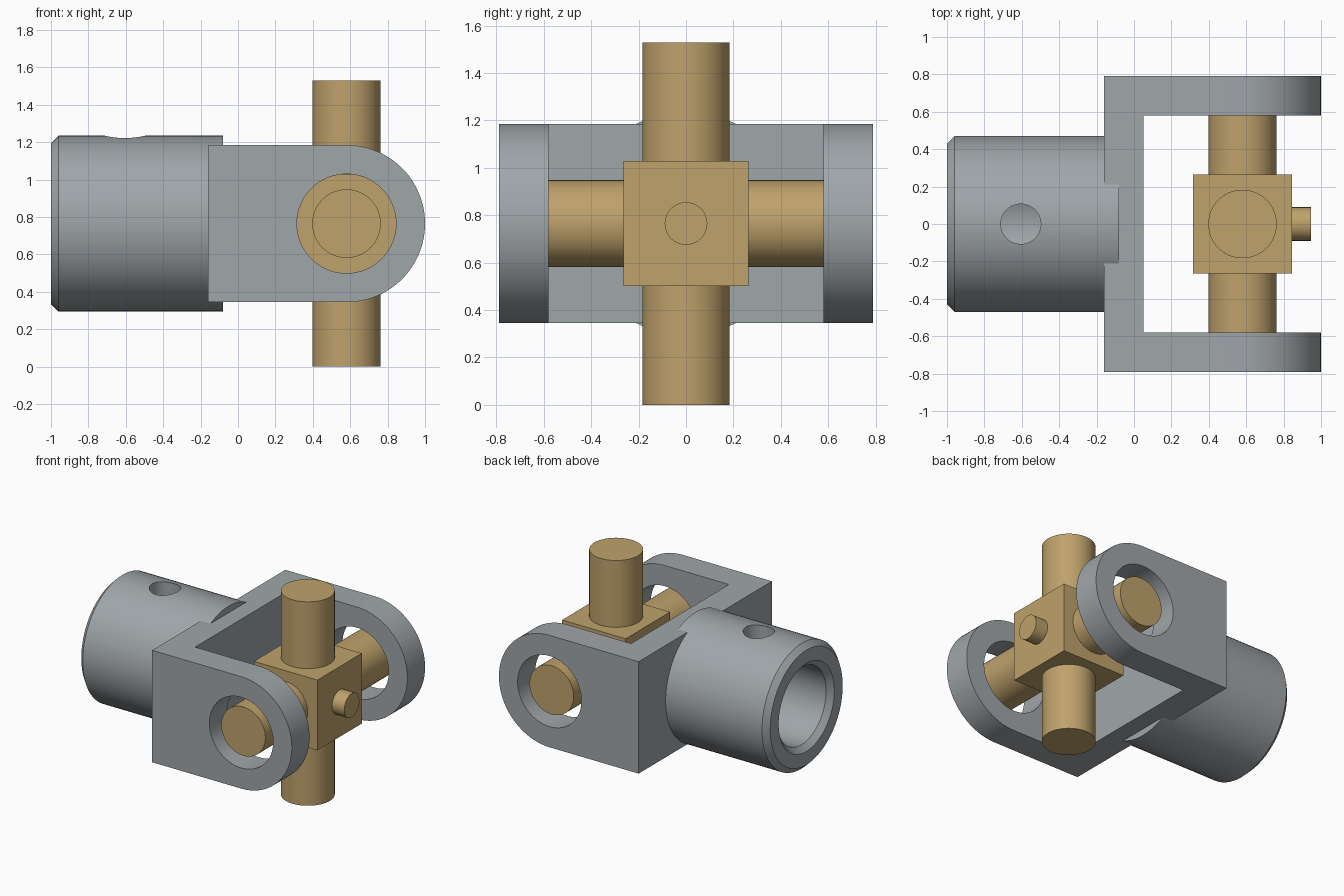
import bpy, bmesh, math
from mathutils import Matrix, Vector

if "Cube" in bpy.data.objects:
    bpy.data.objects.remove(bpy.data.objects["Cube"])

CZ = 0.765   # height of the main axis
PX = 0.58    # x of the pivot centre


def material(name, rgb):
    m = bpy.data.materials.new(name)
    m.diffuse_color = (*rgb, 1)
    m.use_nodes = True
    m.node_tree.nodes["Principled BSDF"].inputs["Base Color"].default_value = m.diffuse_color
    return m


STEEL = material("grey steel", (0.35, 0.38, 0.40))
BRASS = material("tan brass", (0.52, 0.36, 0.15))


def finish(bm, name, mat):
    bmesh.ops.recalc_face_normals(bm, faces=bm.faces)
    me = bpy.data.meshes.new(name)
    bm.to_mesh(me)
    bm.free()
    me.materials.append(mat)
    ob = bpy.data.objects.new(name, me)
    bpy.context.collection.objects.link(ob)
    return ob


def cylinder(name, start, end, r, mat, n=96):
    a, b = Vector(start), Vector(end)
    bm = bmesh.new()
    rot = (b - a).to_track_quat('Z', 'Y').to_matrix().to_4x4()
    bmesh.ops.create_cone(bm, cap_ends=True, segments=n, radius1=r, radius2=r,
                          depth=(b - a).length,
                          matrix=Matrix.Translation((a + b) / 2) @ rot)
    return finish(bm, name, mat)


def box(name, lo, hi, mat):
    lo, hi = Vector(lo), Vector(hi)
    bm = bmesh.new()
    bmesh.ops.create_cube(bm, size=1, matrix=Matrix.Translation((lo + hi) / 2)
                          @ Matrix.Diagonal((*(hi - lo), 1)))
    return finish(bm, name, mat)


def cut(ob, cutter):
    mod = ob.modifiers.new("cut", 'BOOLEAN')
    mod.operation = 'DIFFERENCE'
    mod.solver = 'EXACT'
    mod.object = cutter
    cutter.hide_render = True
    bpy.context.view_layer.objects.active = ob
    bpy.ops.object.modifier_apply(modifier=mod.name)
    bpy.data.objects.remove(cutter)


# Hub: chamfered tube turned about the x axis
profile = [(-0.96, 0.47), (-0.08, 0.47), (-0.08, 0.29),
           (-0.96, 0.29), (-1.0, 0.33), (-1.0, 0.43)]
bm = bmesh.new()
vs = [bm.verts.new((x, 0, CZ + r)) for x, r in profile]
es = [bm.edges.new((vs[i - 1], vs[i])) for i in range(len(vs))]
bmesh.ops.spin(bm, geom=vs + es, cent=(0, 0, CZ), axis=(1, 0, 0),
               angle=math.tau, steps=96)
bmesh.ops.remove_doubles(bm, verts=bm.verts, dist=1e-4)
hub = finish(bm, "hub", STEEL)
# Set-screw hole in the top of the hub
cut(hub, cylinder("screw_cutter", (-0.605, 0, CZ), (-0.605, 0, 1.5), 0.107, STEEL, 48))

# Fork: round-ended side outline extruded across, then hollowed and bored
outline = [(-0.16, CZ + 0.42), (-0.16, CZ - 0.42)]
for i in range(49):
    a = -math.pi / 2 + math.pi * i / 48
    outline.append((PX + 0.42 * math.cos(a), CZ + 0.42 * math.sin(a)))
bm = bmesh.new()
face = bm.faces.new([bm.verts.new((x, -0.79, z)) for x, z in outline])
ext = bmesh.ops.extrude_face_region(bm, geom=[face])
bmesh.ops.translate(bm, vec=(0, 1.58, 0),
                    verts=[g for g in ext["geom"] if isinstance(g, bmesh.types.BMVert)])
fork = finish(bm, "fork", STEEL)
cut(fork, box("gap_cutter", (0.05, -0.58, 0), (1.5, 0.58, 1.6), STEEL))
cut(fork, cylinder("bore_cutter", (PX, -1, CZ), (PX, 1, CZ), 0.265, STEEL))

# Cross: central block, two through pins and a grease nipple
h = 0.2635
box("cross_block", (PX - h, -h, CZ - h), (PX + h, h, CZ + h), BRASS)
cylinder("upright_pin", (PX, 0, 0), (PX, 0, 2 * CZ), 0.183, BRASS)
cylinder("side_pin", (PX, -CZ, CZ), (PX, CZ, CZ), 0.183, BRASS)
cylinder("grease_nipple", (PX + 0.2, 0, CZ), (0.945, 0, CZ), 0.09, BRASS, 48)

# Smooth the round walls, keep the edges crisp
bpy.ops.object.select_all(action='SELECT')
bpy.context.view_layer.objects.active = fork
bpy.ops.object.shade_smooth_by_angle(angle=math.radians(30))
